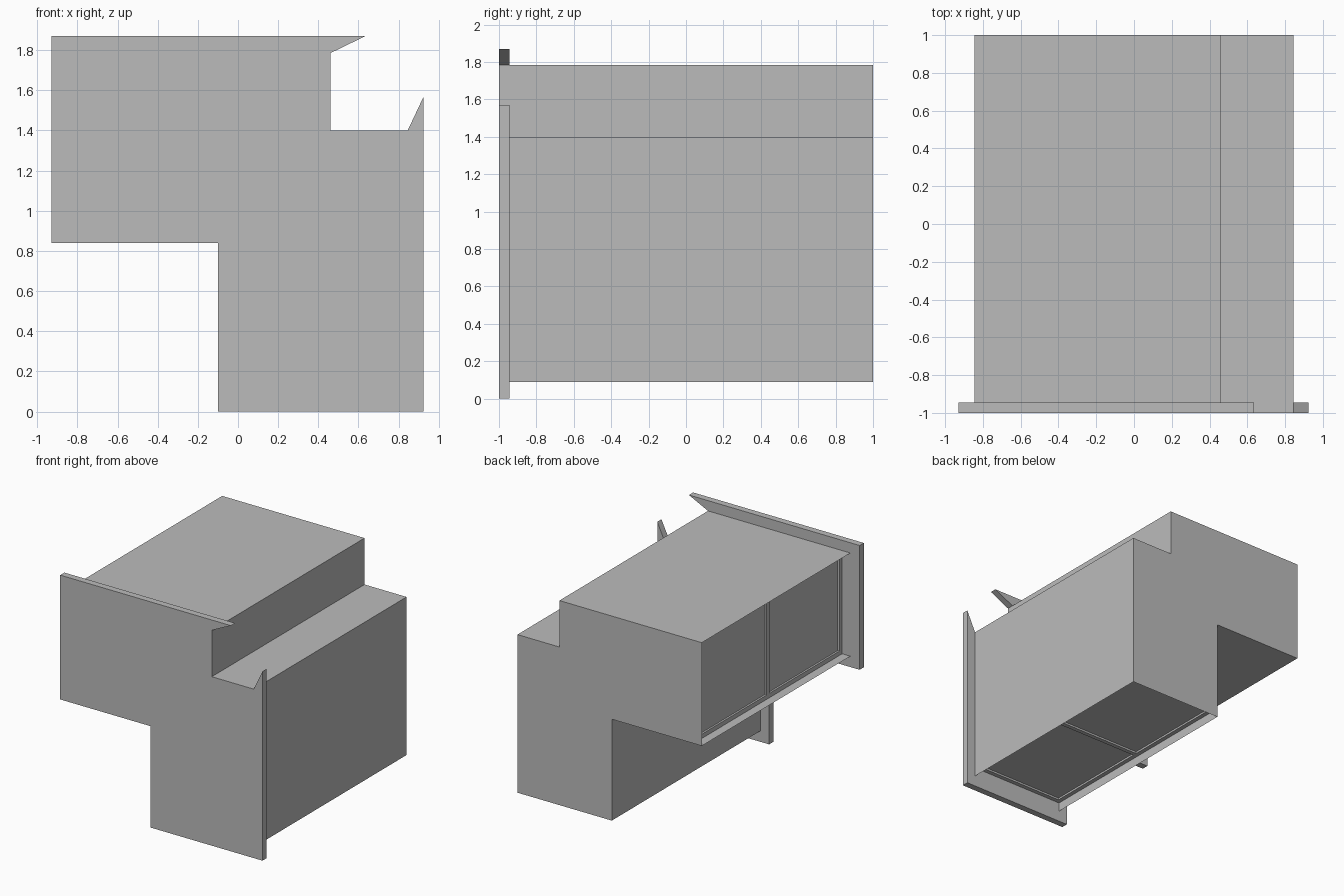
import bpy, bmesh

if "Cube" in bpy.data.objects:
    bpy.data.objects.remove(bpy.data.objects["Cube"], do_unlink=True)

grey = bpy.data.materials.new("plain_grey")
grey.use_nodes = True
colour = (0.5, 0.5, 0.5, 1)
grey.diffuse_color = colour
grey.node_tree.nodes["Principled BSDF"].inputs["Base Color"].default_value = colour


def finish(name, bm):
    bmesh.ops.recalc_face_normals(bm, faces=bm.faces[:])
    mesh = bpy.data.meshes.new(name)
    bm.to_mesh(mesh)
    bm.free()
    mesh.materials.append(grey)
    obj = bpy.data.objects.new(name, mesh)
    bpy.context.collection.objects.link(obj)


def prism(name, profile, y0, y1, open_sides=()):
    """Extrude an x-z profile along y, leaving the listed sides open."""
    bm = bmesh.new()
    front = [bm.verts.new((x, y0, z)) for x, z in profile]
    back = [bm.verts.new((x, y1, z)) for x, z in profile]
    bm.faces.new(front)
    bm.faces.new(back)
    n = len(profile)
    for i in range(n):
        if i not in open_sides:
            j = (i + 1) % n
            bm.faces.new((front[i], front[j], back[j], back[i]))
    finish(name, bm)


def box(name, lo, hi):
    prism(name, [(lo[0], lo[2]), (hi[0], lo[2]), (hi[0], hi[2]), (lo[0], hi[2])],
          lo[1], hi[1])


# Shared dimensions
LEFT, RIGHT, INNER, STEP = -0.845, 0.845, -0.02, 0.46
BOTTOM, UNDER, LEDGE, TOP = 0.09, 0.93, 1.4, 1.785
FRONT, BACK, PLATE = -0.945, 1.0, -1.0

# Front plate with its overhanging rim and pointed lips
prism("front_plate", [
    (-0.93, 1.87), (-0.93, 0.84), (-0.1, 0.84), (-0.1, 0), (0.925, 0),
    (0.925, 1.57), (RIGHT, LEDGE), (STEP, LEDGE), (STEP, TOP), (0.635, 1.87),
], PLATE, FRONT)

# Stepped body, open at its side end and its lower end
prism("body", [
    (LEFT, TOP), (LEFT, UNDER), (INNER, UNDER), (INNER, BOTTOM),
    (RIGHT, BOTTOM), (RIGHT, LEDGE), (STEP, LEDGE), (STEP, TOP),
], FRONT, BACK, open_sides=(0, 3))


# Recessed two-pane frame closing an open end
def window(name, a0, a1, place):
    recess, bar, deep = 0.075, 0.036, 0.016
    mid = (FRONT + BACK) / 2

    def part(label, a, b, y0, y1, d0, d1):
        p, q = place(a, d0), place(b, d1)
        box(name + "_" + label, (p[0], y0, p[1]), (q[0], y1, q[1]))

    d = recess + deep
    part("pane", a0, a1, FRONT, BACK, d, d + deep)
    part("lower_rail", a0, a0 + bar, FRONT, BACK, recess, d)
    part("upper_rail", a1 - bar, a1, FRONT, BACK, recess, d)
    for label, y in (("front_post", FRONT), ("centre_post", mid - bar / 2),
                     ("back_post", BACK - bar)):
        part(label, a0 + bar, a1 - bar, y, y + bar, recess, d)


window("side_window", UNDER, TOP, lambda a, d: (LEFT + d, a))
window("lower_window", INNER, RIGHT, lambda a, d: (a, BOTTOM + d))
